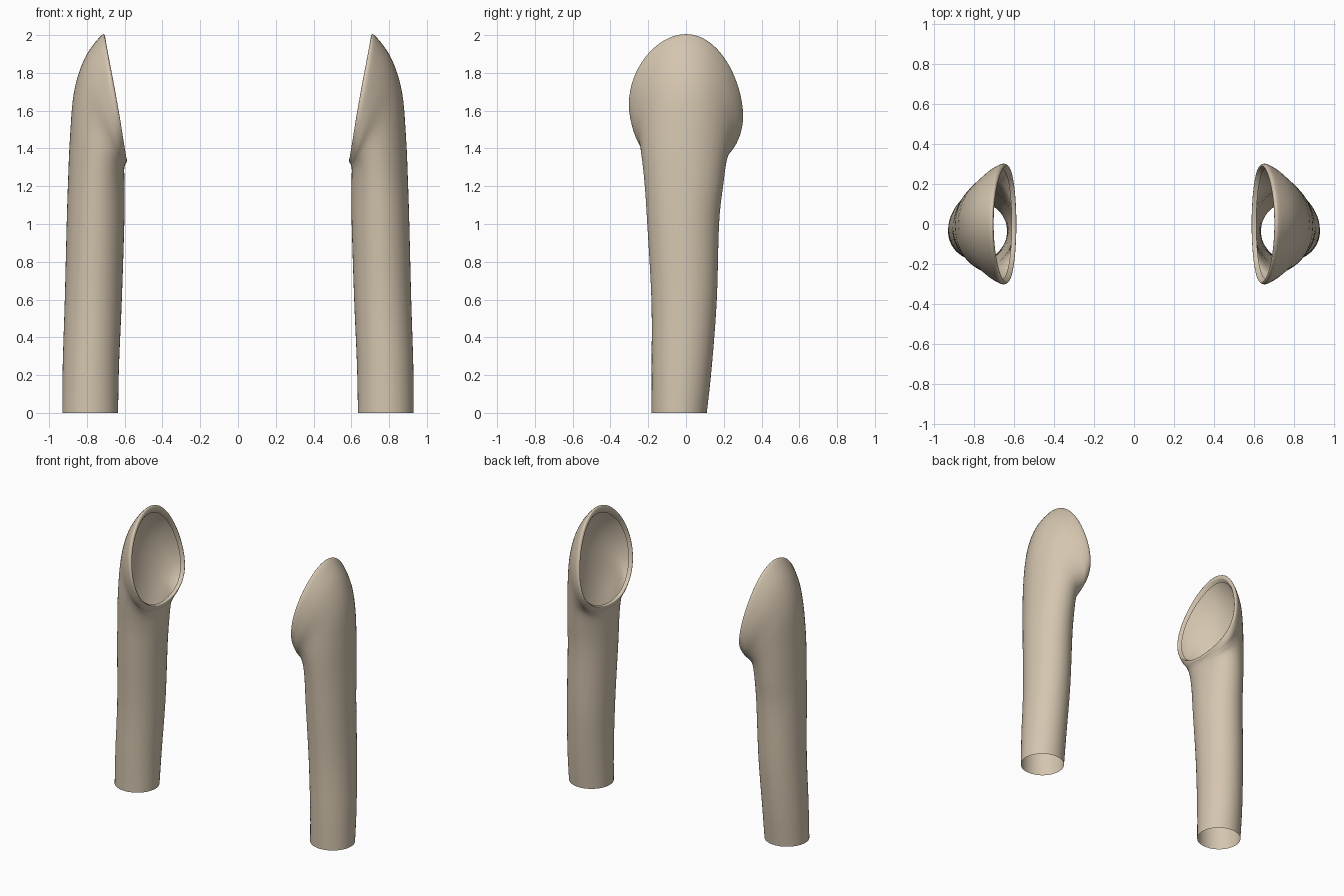
import bpy, bmesh, math

if "Cube" in bpy.data.objects:
    bpy.data.objects.remove(bpy.data.objects["Cube"])

SEGMENTS = 64
STEPS = 5

# Ring stations from cuff to armhole:
# outer x, outer z, inner x, inner z, side x, front z, back z, front y, back y
STATIONS = [
    (.930, .00, .635, .00, .782, .00, .00, -.182, .110),
    (.928, .25, .630, .25, .779, .25, .25, -.182, .137),
    (.917, .60, .615, .60, .766, .60, .60, -.183, .163),
    (.907, 1.0, .602, 1.0, .754, 1.0, 1.0, -.205, .175),
    (.900, 1.22, .600, 1.17, .748, 1.20, 1.20, -.218, .196),
    (.890, 1.45, .602, 1.26, .735, 1.36, 1.35, -.235, .218),
    (.868, 1.70, .602, 1.295, .710, 1.47, 1.44, -.252, .248),
    (.810, 1.88, .597, 1.315, .685, 1.55, 1.51, -.283, .283),
    (.722, 2.00, .589, 1.330, .656, 1.63, 1.57, -.302, .302),
    # rim turning inward
    (.702, 1.98, .591, 1.345, .637, 1.63, 1.57, -.292, .292),
    (.718, 1.95, .612, 1.345, .660, 1.63, 1.57, -.275, .275),
]


def catmull(p0, p1, p2, p3, t):
    return [.5 * (2 * b + (c - a) * t + (2 * a - 5 * b + 4 * c - d) * t * t
                  + (3 * b - a - 3 * c + d) * t ** 3)
            for a, b, c, d in zip(p0, p1, p2, p3)]


def ring(station):
    """Tilted oval through its outer, inner, front and back points."""
    ox, oz, ix, iz, sx, fz, bz, fy, by = station
    pts = []
    for i in range(SEGMENTS):
        a = 2 * math.pi * i / SEGMENTS
        c, s = math.cos(a), math.sin(a)
        mx, mz = (ox + ix) / 2, (oz + iz) / 2
        blend = (1 + s) / 2
        side_z = fz * (1 - blend) + bz * blend
        pts.append((mx + (ox - ix) / 2 * c + (sx - mx) * s * s,
                    (fy + by) / 2 + (by - fy) / 2 * s,
                    mz + (oz - iz) / 2 * c + (side_z - mz) * s * s))
    return pts


# Smoothly interpolated stations
rows = []
last = len(STATIONS) - 1
for k in range(last):
    p = [STATIONS[min(max(k + d, 0), last)] for d in (-1, 0, 1, 2)]
    rows += [catmull(*p, j / STEPS) for j in range(STEPS)]
rows.append(STATIONS[-1])

# Open sleeve skin
bm = bmesh.new()
loops = [[bm.verts.new(co) for co in ring(r)] for r in rows]
for lo, hi in zip(loops, loops[1:]):
    for i in range(SEGMENTS):
        j = (i + 1) % SEGMENTS
        bm.faces.new((lo[i], lo[j], hi[j], hi[i])).smooth = True
mesh = bpy.data.meshes.new("sleeves")
bm.to_mesh(mesh)
bm.free()

sleeves = bpy.data.objects.new("sleeves", mesh)
bpy.context.collection.objects.link(sleeves)

# Opposite sleeve
mirror = sleeves.modifiers.new("opposite_sleeve", 'MIRROR')
mirror.use_axis[0] = True

# Beige cloth
cloth = bpy.data.materials.new("beige cloth")
cloth.diffuse_color = (.66, .56, .43, 1)
cloth.use_nodes = True
cloth.node_tree.nodes["Principled BSDF"].inputs["Base Color"].default_value = cloth.diffuse_color
mesh.materials.append(cloth)
